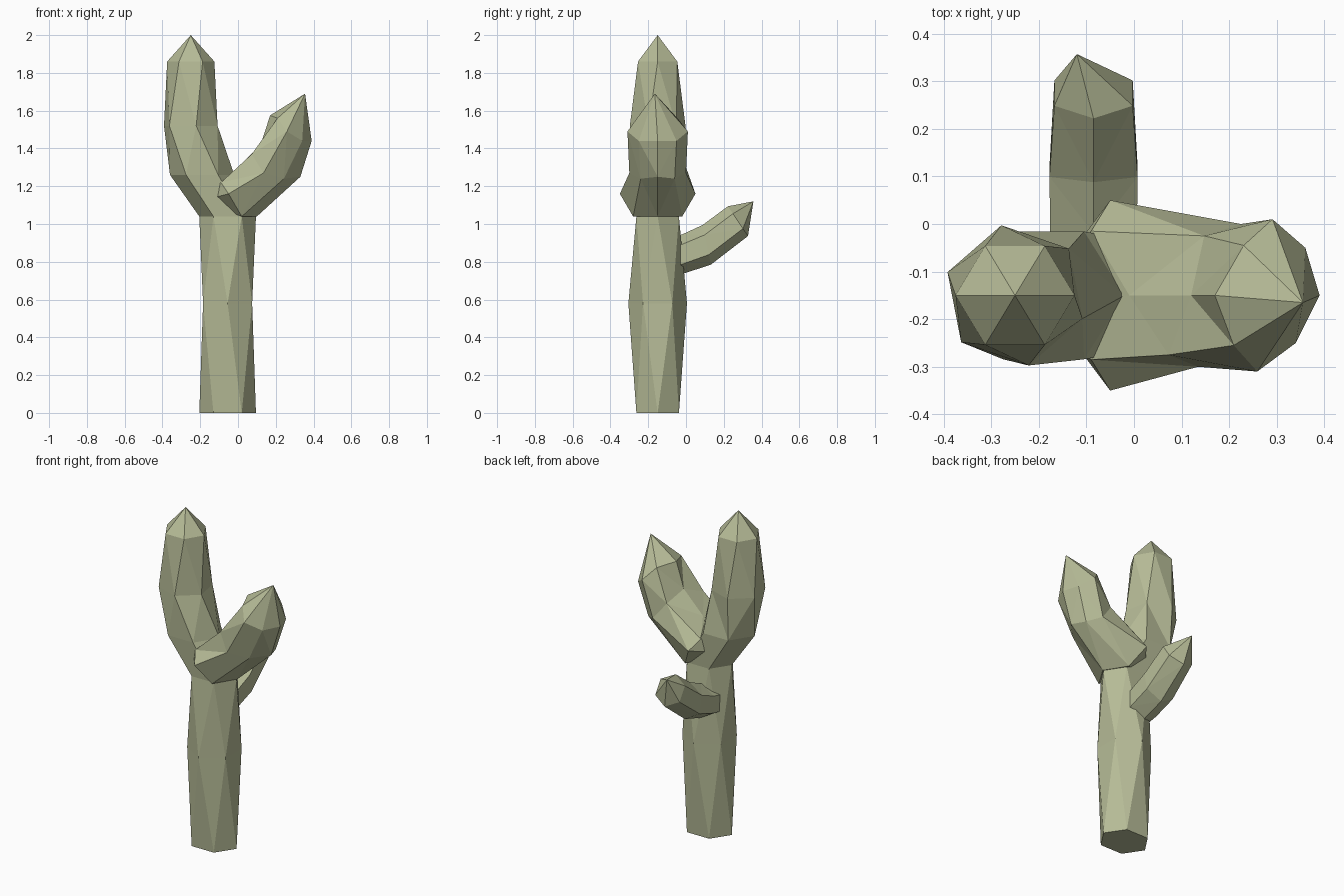
import bpy
import bmesh
from math import cos, sin, radians
from mathutils import Vector

cube = bpy.data.objects.get("Cube")
if cube:
    bpy.data.objects.remove(cube, do_unlink=True)

# Single muted green skin
skin = bpy.data.materials.new("cactus_green")
skin.use_nodes = True
skin.diffuse_color = (0.47, 0.50, 0.31, 1)
skin.node_tree.nodes["Principled BSDF"].inputs["Base Color"].default_value = skin.diffuse_color

MID_Y = -0.15  # centre plane of trunk and side arms


def hexagon(center, rx, ry, turn=0):
    """Level six-sided ring, turned in degrees."""
    angles = [radians(60 * i + turn) for i in range(6)]
    return [Vector(center) + Vector((rx * cos(a), ry * sin(a), 0)) for a in angles]


def upright_hexagon(center, radius, tilt):
    """Six-sided ring facing +y, leaning back by tilt degrees."""
    t = radians(tilt)
    up = Vector((0, -sin(t), cos(t)))
    angles = [radians(60 * i + 30) for i in range(6)]
    return [Vector(center) + Vector((radius * cos(a), 0, 0)) + up * radius * sin(a)
            for a in angles]


def mirrored_ring(half, skew=0.0):
    """Ring from a half outline (x, side, z), mirrored across the centre plane."""
    def place(x, s, z):
        return Vector((x + skew * s, MID_Y + s, z))
    near = [place(x, -s, z) for x, s, z in half]
    far = [place(x, s, z) for x, s, z in half[1:-1]]
    return near + far[::-1]


def loft(name, rings):
    """Skin rings into one faceted closed body; one-point rings are tips."""
    bm = bmesh.new()
    loops = [[bm.verts.new(p) for p in ring] for ring in rings]
    for low, high in zip(loops, loops[1:]):
        n = max(len(low), len(high))
        for i in range(n):
            j = (i + 1) % n
            if len(low) == 1:
                bm.faces.new((low[0], high[j], high[i]))
            elif len(high) == 1:
                bm.faces.new((low[i], low[j], high[0]))
            else:
                bm.faces.new((low[i], low[j], high[j], high[i]))
    if len(loops[0]) > 1:
        bm.faces.new(loops[0][::-1])
    bmesh.ops.triangulate(bm, faces=[f for f in bm.faces if len(f.verts) == 4])
    bmesh.ops.recalc_face_normals(bm, faces=bm.faces)
    mesh = bpy.data.meshes.new(name)
    bm.to_mesh(mesh)
    bm.free()
    mesh.materials.append(skin)
    obj = bpy.data.objects.new(name, mesh)
    bpy.context.collection.objects.link(obj)
    return obj


# Trunk running up into the tall right arm
trunk_x, tall_x = -0.055, -0.25
loft("trunk_and_tall_arm", [
    hexagon((trunk_x, MID_Y, 0), 0.15, 0.13),
    hexagon((trunk_x, MID_Y, 0.58), 0.15, 0.155, -30),
    hexagon((trunk_x, MID_Y, 1.04), 0.15, 0.13),
    hexagon((-0.19, MID_Y, 1.26), 0.17, 0.155),
    hexagon((tall_x, MID_Y, 1.52), 0.15, 0.15, -19),
    hexagon((tall_x, MID_Y, 1.86), 0.125, 0.12),
    [Vector((tall_x, MID_Y, 2.0))],
])

# Leaning left arm, each half outline runs from its top edge to its underside
crotch = [(-0.01, 0, 1.29), (-0.09, 0.135, 1.22), (-0.05, 0.2, 1.16),
          (0.02, 0.13, 1.04), (0.1, 0, 1.04)]
elbow = [(0.12, 0, 1.42), (0.11, 0.125, 1.37), (0.18, 0.15, 1.27),
         (0.27, 0.09, 1.24), (0.33, 0, 1.25)]
shoulder = [(0.17, 0, 1.575), (0.22, 0.105, 1.56), (0.275, 0.16, 1.49),
            (0.35, 0.1, 1.44), (0.39, 0, 1.44)]
loft("leaning_arm", [
    [Vector((-0.2, MID_Y, 1.12))],
    mirrored_ring(crotch),
    mirrored_ring(elbow, 0.3),
    mirrored_ring(shoulder, 0.1),
    [Vector((0.355, -0.165, 1.69))],
])

# Short arm growing out of the back
back_x = -0.085
loft("back_arm", [
    upright_hexagon((back_x, -0.1, 0.82), 0.1, 0),
    upright_hexagon((back_x, -0.02, 0.84), 0.105, 0),
    upright_hexagon((back_x, 0.11, 0.89), 0.107, 12),
    upright_hexagon((back_x, 0.275, 1.015), 0.095, 34),
    [Vector((-0.12, 0.357, 1.12))],
])
